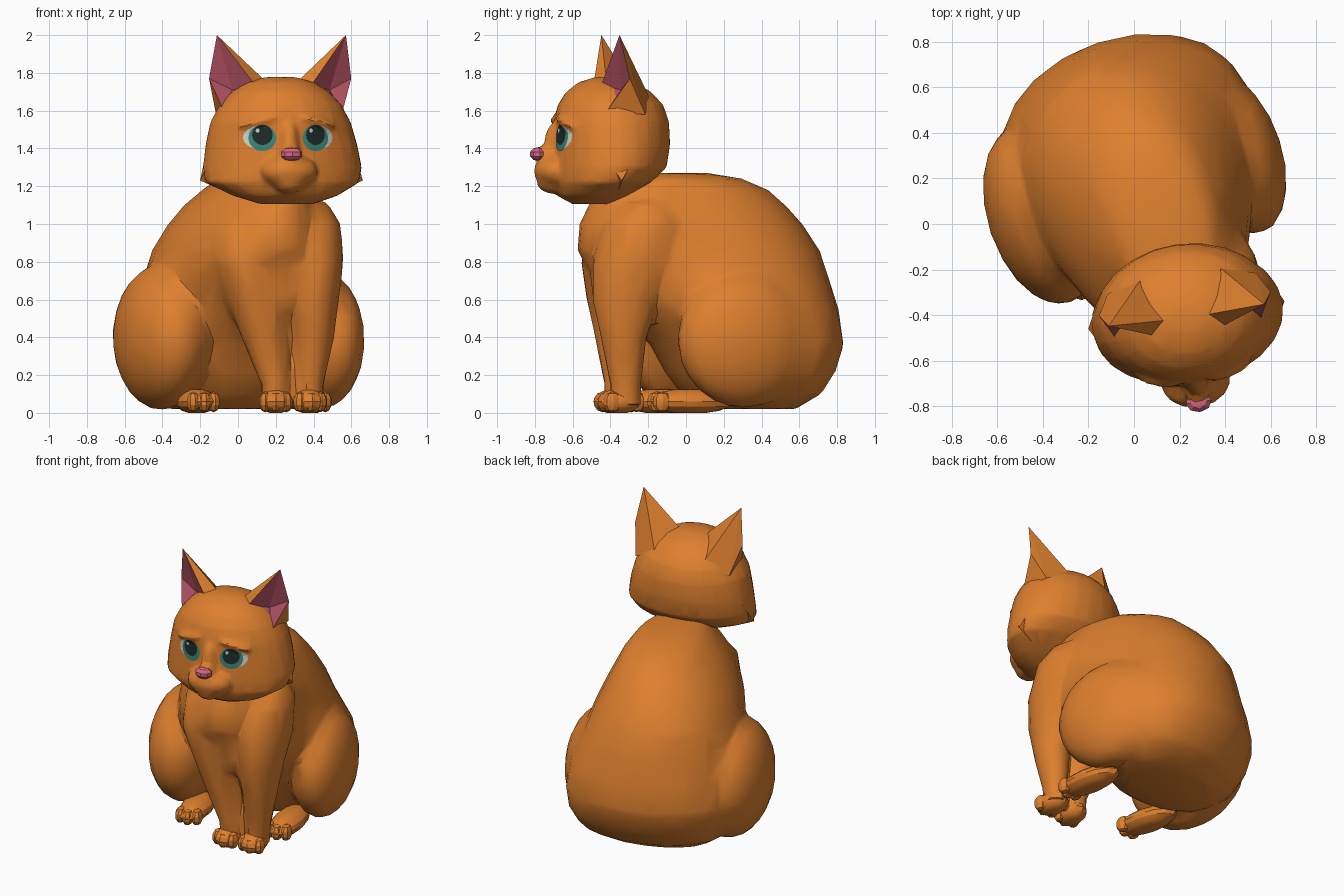
import bpy, bmesh, math
from mathutils import Vector, Matrix
from mathutils.bvhtree import BVHTree

if "Cube" in bpy.data.objects:
    bpy.data.objects.remove(bpy.data.objects["Cube"])


def material(name, r, g, b):
    m = bpy.data.materials.new(name)
    m.diffuse_color = (r, g, b, 1)
    m.use_nodes = True
    m.node_tree.nodes["Principled BSDF"].inputs["Base Color"].default_value = m.diffuse_color
    return m


FUR = material("orange fur", 0.73, 0.215, 0.028)
EAR = material("inner ear pink", 0.40, 0.075, 0.11)
NOSE = material("nose pink", 0.66, 0.13, 0.22)
TEAL = material("iris teal", 0.05, 0.23, 0.185)
DARK = material("pupil dark", 0.012, 0.025, 0.022)
WHITE = material("eye white", 0.62, 0.66, 0.62)

BODY_YAW = math.radians(18)
HEAD_YAW = math.radians(8)
HEAD_O = Vector((0.23, -0.4, 0))


def turn(yaw):
    return Matrix.Rotation(yaw, 3, 'Z')


def head_pt(u, v, z):
    """Head-local position (right, back, height) to world."""
    return HEAD_O + turn(HEAD_YAW) @ Vector((u, v, z))


def select(obs):
    bpy.ops.object.select_all(action='DESELECT')
    for ob in obs:
        ob.select_set(True)
    bpy.context.view_layer.objects.active = obs[0]


def finish(name, bm, mats, angle=28):
    bmesh.ops.recalc_face_normals(bm, faces=bm.faces)
    me = bpy.data.meshes.new(name)
    bm.to_mesh(me)
    bm.free()
    ob = bpy.data.objects.new(name, me)
    bpy.context.collection.objects.link(ob)
    for m in mats:
        me.materials.append(m)
    if angle:
        select([ob])
        bpy.ops.object.shade_smooth_by_angle(angle=math.radians(angle))
    return ob


def fuse(name, obs, voxel, smooth, ratio):
    """Melt overlapping parts into one low-poly skin."""
    select(obs)
    bpy.ops.object.join()
    ob = obs[0]
    ob.name = name
    mod = ob.modifiers.new("skin", 'REMESH')
    mod.mode, mod.voxel_size = 'VOXEL', voxel
    mod = ob.modifiers.new("soften", 'SMOOTH')
    mod.factor, mod.iterations = 0.5, smooth
    ob.modifiers.new("facets", 'DECIMATE').ratio = ratio
    dg = bpy.context.evaluated_depsgraph_get()
    me = bpy.data.meshes.new_from_object(ob.evaluated_get(dg))
    ob.modifiers.clear()
    ob.data = me
    me.materials.clear()
    me.materials.append(FUR)
    select([ob])
    bpy.ops.object.shade_smooth_by_angle(angle=math.radians(28))
    return ob


def loft(name, rings, yaw=0, n=18, taper=0):
    """Stacked horizontal oval rings: (z, cx, cy, half width, half depth)."""
    bm = bmesh.new()
    rows = []
    for z, cx, cy, w, d in rings:
        row = []
        for i in range(n):
            a = 2 * math.pi * i / n
            p = Vector((w * math.cos(a) * (1 + taper * math.sin(a)), d * math.sin(a), 0))
            row.append(bm.verts.new(turn(yaw) @ p + Vector((cx, cy, z))))
        rows.append(row)
    for lo, hi in zip(rows, rows[1:]):
        for i in range(n):
            j = (i + 1) % n
            bm.faces.new((lo[i], lo[j], hi[j], hi[i]))
    bm.faces.new(rows[0])
    bm.faces.new(rows[-1])
    return finish(name, bm, [FUR])


def blob(name, c, r, yaw=0, mat=FUR, tilt=0, seg=14):
    """Ellipsoid, kept above the floor."""
    bm = bmesh.new()
    bmesh.ops.create_uvsphere(bm, u_segments=seg, v_segments=seg * 2 // 3, radius=1)
    rot = turn(yaw) @ Matrix.Rotation(tilt, 3, 'Y')
    for v in bm.verts:
        v.co = rot @ Vector(a * b for a, b in zip(v.co, r)) + Vector(c)
        v.co.z = max(v.co.z, 0)
    return finish(name, bm, [mat])


# Pear-shaped torso, chest, thighs and front legs, fused
torso = loft("torso", [
    (0.02, 0.00, 0.32, 0.36, 0.24), (0.10, 0.00, 0.335, 0.47, 0.36),
    (0.22, 0.00, 0.33, 0.535, 0.445), (0.36, 0.00, 0.315, 0.555, 0.51),
    (0.55, 0.03, 0.22, 0.54, 0.585), (0.72, 0.04, 0.12, 0.49, 0.64),
    (0.86, 0.05, 0.06, 0.45, 0.66), (1.00, 0.07, 0.02, 0.385, 0.61),
    (1.10, 0.09, 0.00, 0.325, 0.54), (1.18, 0.12, -0.02, 0.265, 0.47),
    (1.24, 0.14, -0.07, 0.21, 0.38), (1.27, 0.14, -0.10, 0.12, 0.22),
], BODY_YAW, 24, 0.18)
chest = blob("chest", (0.25, -0.37, 0.72), (0.13, 0.14, 0.23), 0.2)
left_thigh = blob("left_thigh", (-0.405, 0.04, 0.40), (0.24, 0.41, 0.385), BODY_YAW, seg=20)
right_thigh = blob("right_thigh", (0.45, 0.31, 0.385), (0.20, 0.37, 0.36), BODY_YAW, seg=20)
left_leg = loft("left_front_leg", [
    (0.03, 0.20, -0.35, 0.075, 0.085), (0.15, 0.20, -0.35, 0.078, 0.085),
    (0.40, 0.14, -0.36, 0.125, 0.125), (0.60, 0.095, -0.365, 0.155, 0.165),
    (0.80, 0.045, -0.34, 0.185, 0.22), (1.00, 0.03, -0.28, 0.18, 0.22),
    (1.12, 0.07, -0.25, 0.10, 0.12)], 0, 14)
right_leg = loft("right_front_leg", [
    (0.03, 0.382, -0.32, 0.072, 0.085), (0.15, 0.382, -0.32, 0.075, 0.085),
    (0.40, 0.40, -0.33, 0.11, 0.125), (0.60, 0.40, -0.32, 0.135, 0.18),
    (0.80, 0.395, -0.27, 0.165, 0.23), (1.00, 0.385, -0.22, 0.16, 0.21),
    (1.12, 0.36, -0.20, 0.11, 0.12)], 0, 14)
fuse("body", [torso, chest, left_thigh, right_thigh, left_leg, right_leg], 0.022, 7, 0.04)


# Paws with three toes each
def paw(name, x, y, length, yaw, w=0.085):
    blob(name, (x, y, 0.06), (w, length, 0.068), yaw, seg=12)
    for k in (-1, 0, 1):
        off = turn(yaw) @ Vector((k * 0.055, -length + 0.05 + abs(k) * 0.02, 0))
        blob(name + "_toe", (x + off.x, y + off.y, 0.058), (0.036, 0.05, 0.055), yaw, seg=8)


paw("left_front_paw", 0.20, -0.375, 0.115, 0)
paw("right_front_paw", 0.375, -0.355, 0.115, math.radians(10))
paw("left_hind_paw", -0.22, -0.13, 0.22, math.radians(14), 0.10)
paw("right_hind_paw", 0.38, 0.02, 0.23, math.radians(10), 0.10)

# Head with muzzle, chin, bridge and sad slanting brows, fused
parts = [loft("skull", [
    (1.105, 0.26, -0.50, 0.14, 0.10), (1.15, 0.25, -0.49, 0.28, 0.19),
    (1.22, 0.235, -0.445, 0.41, 0.26), (1.30, 0.235, -0.405, 0.425, 0.30),
    (1.42, 0.23, -0.395, 0.405, 0.31), (1.54, 0.225, -0.395, 0.375, 0.305),
    (1.63, 0.225, -0.40, 0.325, 0.28), (1.70, 0.225, -0.41, 0.26, 0.225),
    (1.75, 0.225, -0.42, 0.18, 0.15), (1.778, 0.225, -0.42, 0.08, 0.06),
], HEAD_YAW, 24),
    blob("muzzle", head_pt(0, -0.295, 1.28), (0.155, 0.115, 0.09), HEAD_YAW),
    blob("chin", head_pt(0, -0.30, 1.22), (0.09, 0.095, 0.06), HEAD_YAW),
    blob("bridge", head_pt(0, -0.30, 1.375), (0.06, 0.115, 0.05), HEAD_YAW),
    blob("upper_bridge", head_pt(0, -0.28, 1.42), (0.055, 0.075, 0.13), HEAD_YAW)]
for s in (-1, 1):
    parts.append(blob("brow", head_pt(s * 0.16, -0.26, 1.54), (0.11, 0.035, 0.024),
                      HEAD_YAW + s * 0.3, FUR, s * 0.25))
head = fuse("head", parts, 0.014, 5, 0.08)
blob("nose", head_pt(0, -0.385, 1.37), (0.06, 0.047, 0.037), HEAD_YAW, NOSE, seg=8)

surface = BVHTree.FromPolygons([v.co.copy() for v in head.data.vertices],
                               [tuple(p.vertices) for p in head.data.polygons])


# Oval plates laid onto the face
def plate(name, u, z, w, h, lift, mat):
    bm = bmesh.new()
    forward = turn(HEAD_YAW) @ Vector((0, 1, 0))

    def put(a, r):
        o = head_pt(u + w * r * math.cos(a), -1, z + h * r * math.sin(a))
        hit = surface.ray_cast(o, forward)[0]
        return bm.verts.new(hit - forward * lift)
    n = 16
    mid = put(0, 0)
    rows = [[put(2 * math.pi * i / n, r) for i in range(n)] for r in (0.25, 0.5, 0.75, 1)]
    for i in range(n):
        j = (i + 1) % n
        bm.faces.new((mid, rows[0][i], rows[0][j]))
        for p, q in zip(rows, rows[1:]):
            bm.faces.new((p[i], q[i], q[j], p[j]))
    return finish(name, bm, [mat], 0)


# Ears: orange shell around a hollow pink front
def ear(name, s):
    bm = bmesh.new()
    tip, outer, base, front, rim, inner, back, side, deep = [
        bm.verts.new(head_pt(s * u, v, z)) for u, v, z in (
            (0.345, 0.0, 2.0), (0.38, 0.05, 1.77), (0.315, -0.07, 1.59),
            (0.24, -0.155, 1.635), (0.15, -0.07, 1.735), (0.09, -0.01, 1.76),
            (0.17, 0.19, 1.66), (0.33, 0.14, 1.58), (0.26, 0.02, 1.71))]
    loop = [tip, outer, base, front, rim]
    for a, b in zip(loop, loop[1:] + loop[:1]):
        bm.faces.new((a, b, deep)).material_index = 1
    for f in ((tip, rim, inner), (tip, inner, back), (tip, back, side),
              (tip, side, outer), (outer, side, base), (rim, front, inner)):
        bm.faces.new(f)
    finish(name, bm, [FUR, EAR], 0)


# Cheek tufts
def tuft(name, s):
    bm = bmesh.new()
    t, a, b, c = [bm.verts.new(head_pt(s * u, v, z)) for u, v, z in (
        (0.435, 0.0, 1.23), (0.385, -0.09, 1.36), (0.39, 0.09, 1.38), (0.32, 0.0, 1.18))]
    for f in ((t, a, b), (t, b, c), (t, c, a), (a, b, c)):
        bm.faces.new(f)
    finish(name, bm, [FUR], 0)


for side, s in (("left", -1), ("right", 1)):
    ear(side + "_ear", s)
    tuft(side + "_cheek_tuft", s)
    plate(side + "_eye_white", s * 0.158, 1.458, 0.082, 0.062, 0.003, WHITE)
    plate(side + "_iris", s * 0.142, 1.455, 0.072, 0.07, 0.005, TEAL)
    plate(side + "_pupil", s * 0.142, 1.472, 0.053, 0.054, 0.007, DARK)
    plate(side + "_eye_glint", s * 0.142 - 0.025, 1.495, 0.01, 0.012, 0.009, WHITE)
